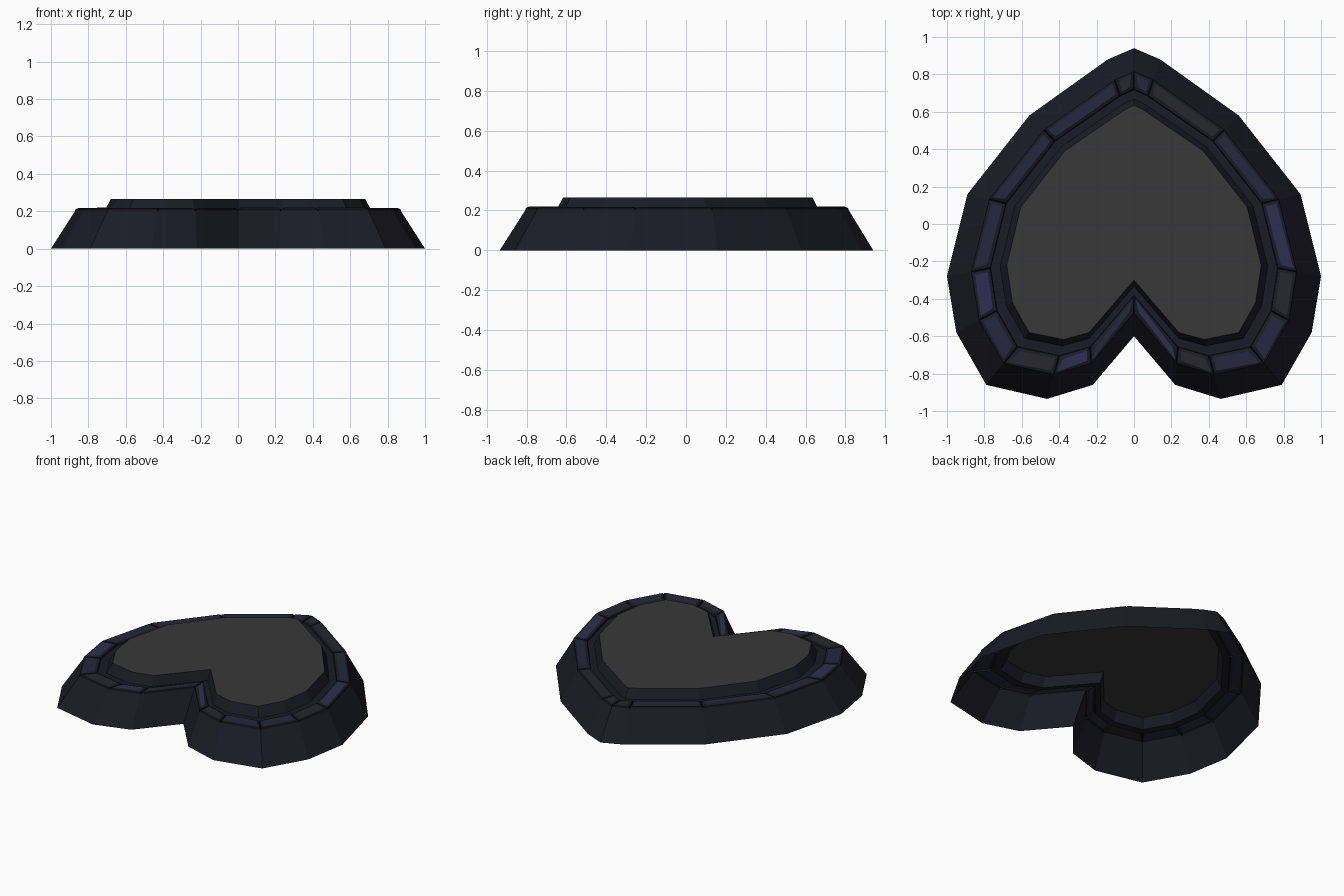
import bpy, bmesh, random
from mathutils import Vector

if "Cube" in bpy.data.objects:
    bpy.data.objects.remove(bpy.data.objects["Cube"])

random.seed(4)

# Right half of the heart, tip to notch: foot outline and top panel outline
FOOT = [(0, .94), (.14, .88), (.56, .58), (.89, .16), (1, -.28),
        (.95, -.58), (.79, -.86), (.465, -.935), (.22, -.86), (0, -.60)]
PANEL = [(0, .635), (.05, .61), (.37, .39), (.605, .09), (.68, -.22),
         (.65, -.42), (.56, -.58), (.375, -.617), (.24, -.58), (0, -.30)]


def full(half):
    return half + [(-x, y) for x, y in reversed(half[1:-1])]


FOOT, PANEL = full(FOOT), full(PANEL)
N = len(FOOT)


def ring(bm, t, z):
    """Outline blended between the foot (t=0) and the panel (t=1)."""
    return [bm.verts.new(Vector((*a, z)).lerp(Vector((*b, z)), t))
            for a, b in zip(FOOT, PANEL)]


def material(name, rgb):
    m = bpy.data.materials.new(name)
    m.diffuse_color = (*rgb, 1)
    m.use_nodes = True
    m.node_tree.nodes["Principled BSDF"].inputs["Base Color"].default_value = m.diffuse_color
    return m


def finish(bm, name, mats):
    me = bpy.data.meshes.new(name)
    bm.to_mesh(me)
    bm.free()
    for m in mats:
        me.materials.append(m)
    ob = bpy.data.objects.new(name, me)
    bpy.context.collection.objects.link(ob)
    return ob


def bands(bm, levels):
    """Quad strips joining successive (t, z) outlines, facing up and out."""
    rings = [ring(bm, t, z) for t, z in levels]
    return [bm.faces.new((a[i], b[i], b[(i + 1) % N], a[(i + 1) % N]))
            for a, b in zip(rings, rings[1:]) for i in range(N)]


dark = material("dark_stone", (.011, .011, .02))
joint = material("joint", (.008, .008, .012))
slate = material("slate", (.02, .02, .028))
indigo = material("indigo", (.02, .02, .05))
blue = material("blue", (.028, .028, .085))
grey = material("panel_grey", (.04, .04, .04))

# Sloping outer wall, open underneath
bm = bmesh.new()
bands(bm, [(0, 0), (.40, .2)])
finish(bm, "outer_wall", [dark])

# Rim of bevelled bricks, one per outline edge
bm = bmesh.new()
bricks = bands(bm, [(.40, .2), (.73, .2)])
tones = [2, 1, 2, 3, 1, 2, 2, 1, 3, 2, 3, 1, 2, 3, 2, 2, 2, 1]
bmesh.ops.inset_individual(bm, faces=bricks, thickness=.006, depth=0)
bmesh.ops.inset_individual(bm, faces=bricks, thickness=.005, depth=.012)
for f, tone in zip(bricks, tones):
    f.material_index = tone
    sides = bmesh.ops.inset_individual(
        bm, faces=[f], thickness=.022, depth=random.uniform(.004, .009))["faces"]
    for s in sides:
        s.material_index = 4
finish(bm, "brick_rim", [joint, slate, indigo, blue, dark])

# Groove and short slope up to the panel
bm = bmesh.new()
bands(bm, [(.73, .2), (.89, .2), (1, .265)])
finish(bm, "inner_slope", [dark])

# Flat heart panel
bm = bmesh.new()
bm.faces.new(list(reversed(ring(bm, 1, .265))))
finish(bm, "heart_panel", [grey])
